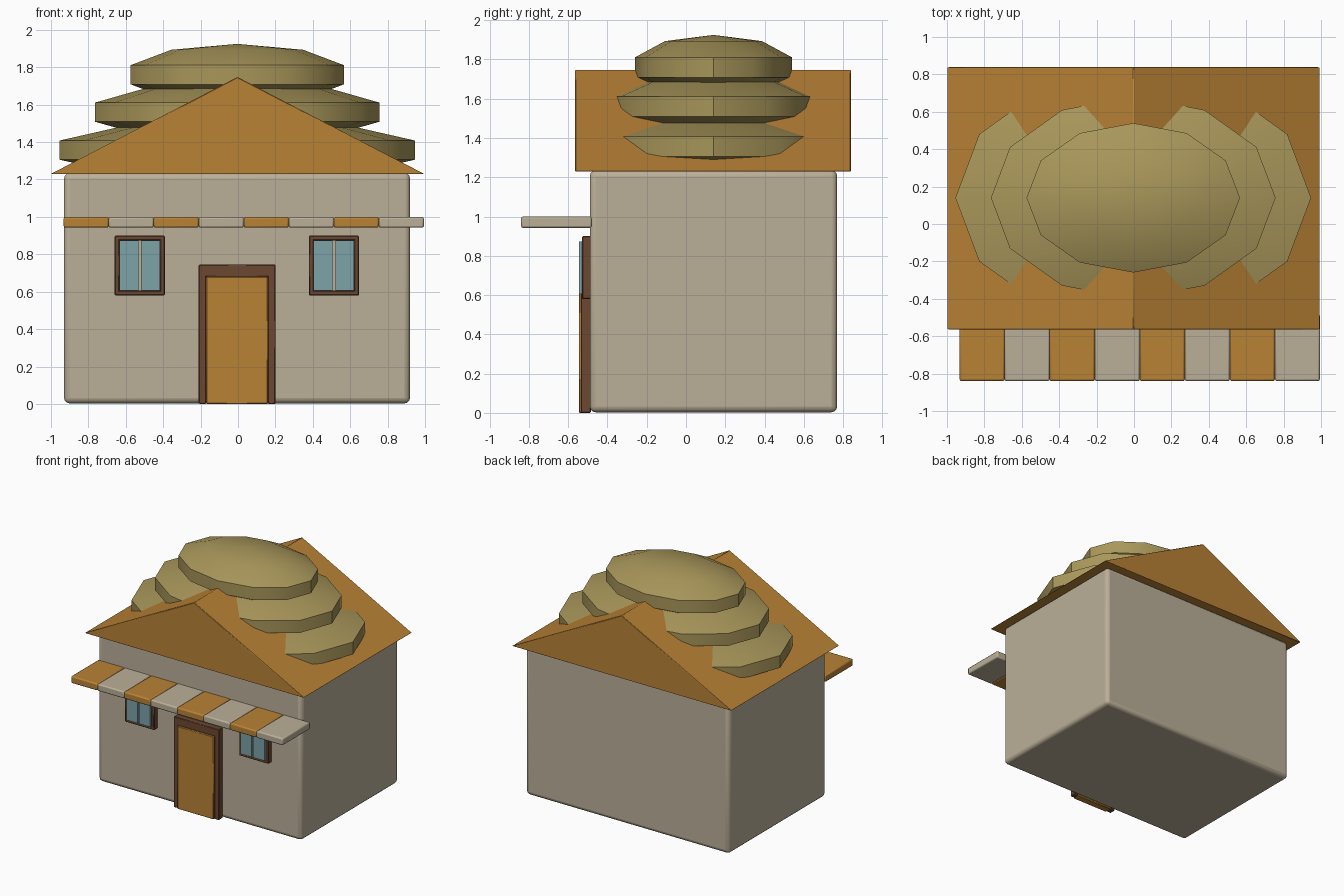
import bpy, bmesh, math

if "Cube" in bpy.data.objects:
    bpy.data.objects.remove(bpy.data.objects["Cube"])

def material(name, r, g, b):
    m = bpy.data.materials.new(name)
    m.diffuse_color = (r, g, b, 1)
    m.use_nodes = True
    m.node_tree.nodes["Principled BSDF"].inputs["Base Color"].default_value = m.diffuse_color
    return m

BEIGE = material("beige", 0.497, 0.429, 0.314)
ORANGE = material("ochre orange", 0.485, 0.223, 0.036)
BROWN = material("brown wood", 0.150, 0.064, 0.032)
GLASS = material("blue glass", 0.205, 0.366, 0.392)
OLIVE = material("olive", 0.392, 0.305, 0.102)

def finish(name, bm, mat, bevel=0, segments=1, angle=30):
    bmesh.ops.recalc_face_normals(bm, faces=bm.faces[:])
    me = bpy.data.meshes.new(name)
    bm.to_mesh(me)
    bm.free()
    me.materials.append(mat)
    ob = bpy.data.objects.new(name, me)
    bpy.context.collection.objects.link(ob)
    if bevel:
        mod = ob.modifiers.new("bevel", 'BEVEL')
        mod.width = bevel
        mod.segments = segments
    bpy.ops.object.select_all(action='DESELECT')
    bpy.context.view_layer.objects.active = ob
    ob.select_set(True)
    bpy.ops.object.shade_smooth_by_angle(angle=math.radians(angle))
    return ob

def box(name, x, y, z, mat, bevel=0, segments=1):
    bm = bmesh.new()
    bmesh.ops.create_cube(bm, size=1)
    for v in bm.verts:
        for i, (lo, hi) in enumerate((x, y, z)):
            v.co[i] = lo if v.co[i] < 0 else hi
    return finish(name, bm, mat, bevel, segments)

def prism(name, outline, y, mat, bevel=0):
    """Extrude an (x, z) outline along y."""
    bm = bmesh.new()
    f = bm.faces.new([bm.verts.new((px, y[0], pz)) for px, pz in outline])
    r = bmesh.ops.extrude_face_region(bm, geom=[f])
    for v in r["geom"]:
        if isinstance(v, bmesh.types.BMVert):
            v.co.y = y[1]
    return finish(name, bm, mat, bevel)

# House body and gable roof
box("house_body", (-0.93, 0.92), (-0.49, 0.77), (0.003, 1.235), BEIGE, 0.03, 3)
prism("gable_roof", [(-1.0, 1.23), (0.995, 1.23), (-0.003, 1.748)],
      (-0.565, 0.84), ORANGE, 0.004)

# Three stacked low-poly discs on the roof
for i, (rx, ry, z) in enumerate([(1.0, 0.715, 1.357), (0.80, 0.57, 1.56), (0.60, 0.42, 1.76)]):
    bm = bmesh.new()
    bmesh.ops.create_uvsphere(bm, u_segments=12, v_segments=5, radius=1)
    for v in bm.verts:
        v.co = (v.co.x * rx - 0.004, v.co.y * ry + 0.14, v.co.z * 0.165 + z)
    finish(f"roof_disc_{i + 1}", bm, OLIVE, angle=40)

# Striped awning
w = 1.926 / 8
for i in range(8):
    x0 = -0.932 + i * w
    box(f"awning_slat_{i + 1}", (x0, x0 + w), (-0.84, -0.48), (0.942, 1.0),
        BEIGE if i % 2 else ORANGE, 0.01, 2)

# Door with its frame
prism("door_frame", [(-0.21, 0), (-0.17, 0), (-0.17, 0.68), (0.16, 0.68), (0.16, 0),
                     (0.2, 0), (0.2, 0.745), (-0.21, 0.745)], (-0.535, -0.485), BROWN, 0.004)
box("door", (-0.17, 0.16), (-0.545, -0.485), (0, 0.68), ORANGE, 0.004)

# Windows: four frame bars and two panes each
for side, cx in (("left", -0.525), ("right", 0.513)):
    y = (-0.53, -0.485)
    for s, tag in ((-1, "left"), (1, "right")):
        xs = sorted((cx + s * 0.134, cx + s * 0.108))
        box(f"{side}_window_frame_{tag}", xs, y, (0.58, 0.9), BROWN, 0.005)
        xs = sorted((cx + s * 0.007, cx + s * 0.108))
        box(f"{side}_window_pane_{tag}", xs, (-0.545, -0.485), (0.606, 0.874), GLASS)
    for tag, z in (("bottom", (0.58, 0.606)), ("top", (0.874, 0.9))):
        box(f"{side}_window_frame_{tag}", (cx - 0.134, cx + 0.134), y, z, BROWN, 0.005)
